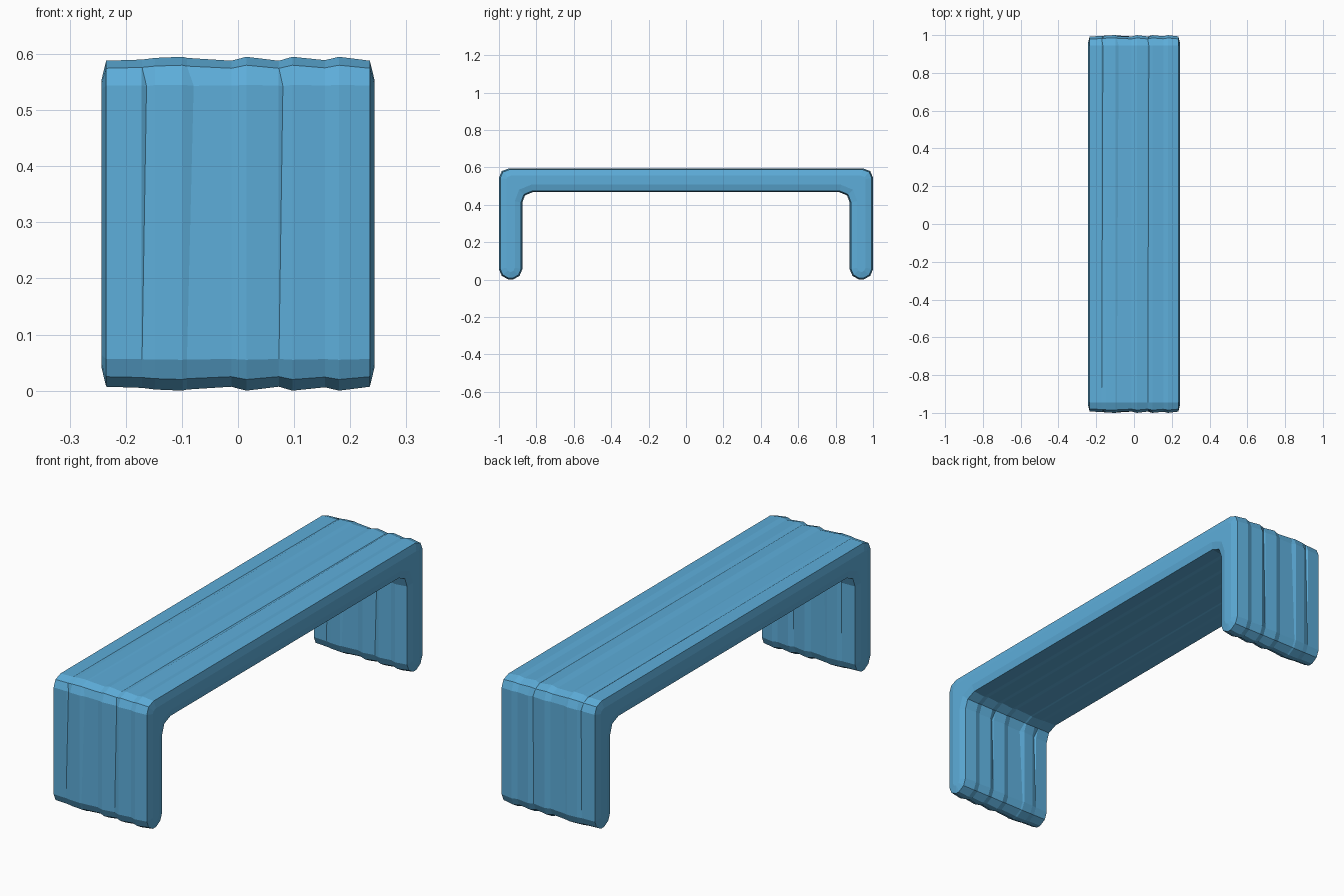
import bpy, bmesh
from mathutils import Vector

if "Cube" in bpy.data.objects:
    bpy.data.objects.remove(bpy.data.objects["Cube"])

# Half of the bench side profile (y, z): outer top corner, leg, rounded foot, inner corner
half = [(-0.945, 0.595), (-0.985, 0.58), (-1.0, 0.545), (-1.0, 0.055),
        (-0.985, 0.02), (-0.95, 0.0), (-0.925, 0.0), (-0.89, 0.02),
        (-0.875, 0.055), (-0.875, 0.412), (-0.861, 0.45), (-0.82, 0.467)]
outline = [Vector(p) for p in half] + [Vector((-y, z)) for y, z in reversed(half)]
N = len(outline)
H = len(half)

# Cracks are open at the leg tops and at the back end of the seat, closed elsewhere
crack_open = {2: 1.0, 9: 1.0, 14: 1.0, 21: 1.0, 23: 0.8}


def inset_point(i, d):
    """Move profile point i inward by d along its mitred normal."""
    a, p, b = outline[i - 1], outline[i], outline[(i + 1) % N]
    e1, e2 = (p - a).normalized(), (b - p).normalized()
    n1, n2 = Vector((-e1.y, e1.x)), Vector((-e2.y, e2.x))
    m = (n1 + n2).normalized()
    return p + m * (d / m.dot(n1))


# Stations across the width: x, inset of the profile, crack width, crack depth
stations = [(-0.243, 0.04, 0, 0), (-0.235, 0.007, 0, 0),
            (-0.172, 0.005, 0, 0), (-0.171, 0.005, 0.008, 0.006), (-0.148, 0.002, 0, 0),
            (-0.099, 0.0, 0, 0), (-0.091, 0.002, 0.012, 0.006), (-0.012, 0.007, 0, 0),
            (0.015, 0.0, 0, 0), (0.072, 0.007, 0, 0), (0.073, 0.007, 0.007, 0.004),
            (0.097, 0.0, 0, 0), (0.155, 0.006, 0, 0), (0.18, 0.0, 0, 0),
            (0.235, 0.007, 0, 0), (0.243, 0.04, 0, 0)]

# Sweep the profile across the stations
bm = bmesh.new()
rings = []
for x, d, width, depth in stations:
    ring = []
    for i in range(N):
        t = crack_open.get(i, 0.0)
        q = inset_point(i, d + depth * t)
        ring.append(bm.verts.new((x + width * t, q.x, q.y)))
    rings.append(ring)
for r, s in zip(rings, rings[1:]):
    for i in range(N):
        j = (i + 1) % N
        bm.faces.new((r[i], r[j], s[j], s[i]))

# Flat sides: strips across each leg plus one long seat edge
for r in (rings[0], rings[-1]):
    for o in (0, H):
        for k in range(H // 2 - 1):
            bm.faces.new((r[o + k], r[o + k + 1], r[o + H - 2 - k], r[o + H - 1 - k]))
    bm.faces.new((r[0], r[H - 1], r[H], r[N - 1]))
bmesh.ops.recalc_face_normals(bm, faces=bm.faces)

# Plain blue finish
mat = bpy.data.materials.new("sky blue")
mat.diffuse_color = (0.11, 0.42, 0.70, 1)
mat.use_nodes = True
mat.node_tree.nodes["Principled BSDF"].inputs["Base Color"].default_value = mat.diffuse_color

mesh = bpy.data.meshes.new("bench")
bm.to_mesh(mesh)
bm.free()
mesh.materials.append(mat)
bench = bpy.data.objects.new("bench", mesh)
bpy.context.collection.objects.link(bench)
